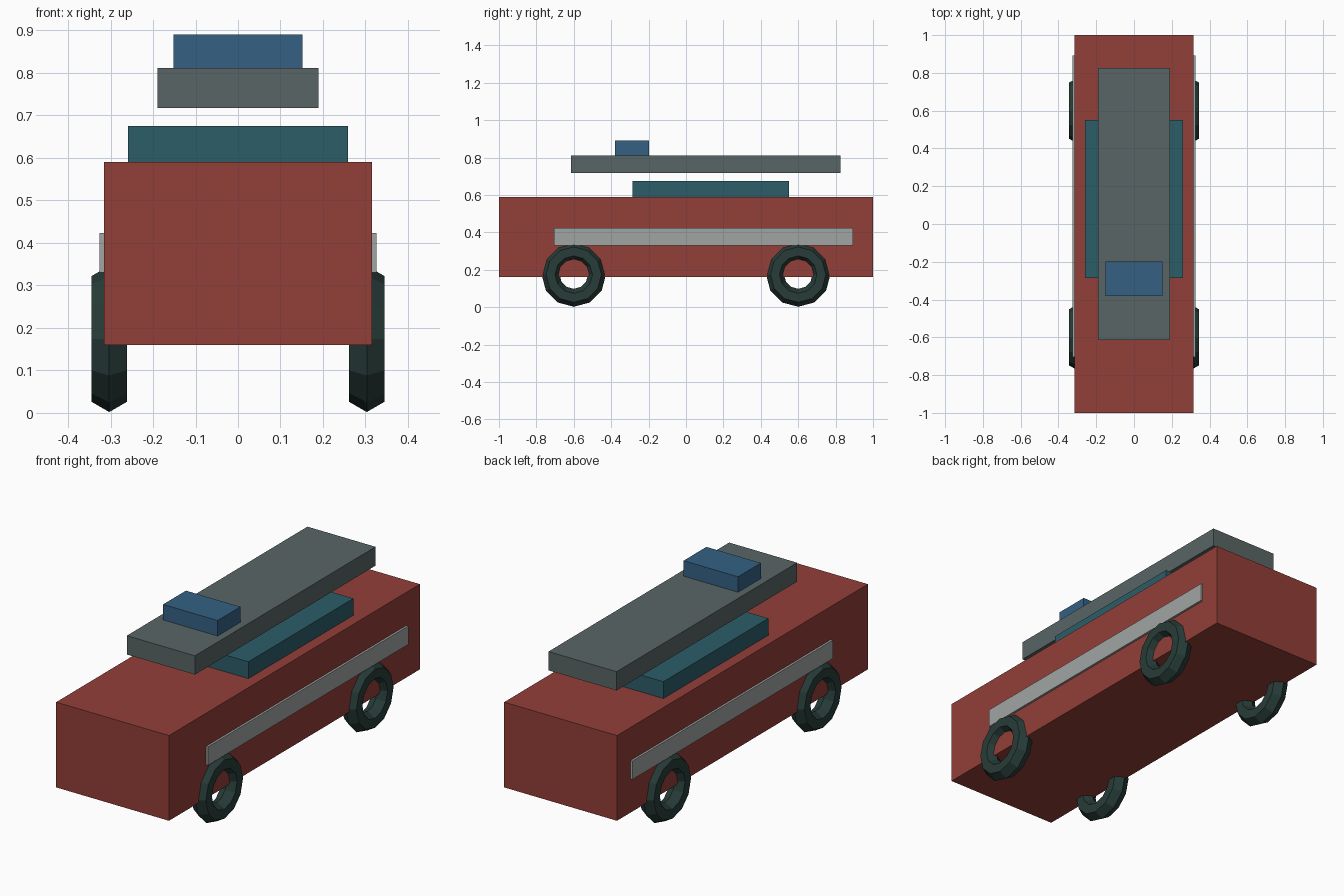
import bpy
from math import pi

if "Cube" in bpy.data.objects:
    bpy.data.objects.remove(bpy.data.objects["Cube"])


def material(name, rgb):
    m = bpy.data.materials.new(name)
    m.diffuse_color = (*rgb, 1)
    m.use_nodes = True
    m.node_tree.nodes["Principled BSDF"].inputs["Base Color"].default_value = m.diffuse_color
    return m


def box(name, x, y, z, mat):
    """Box from (min, max) ranges on each axis."""
    lo, hi = zip(x, y, z)
    bpy.ops.mesh.primitive_cube_add(
        size=1, location=[(a + b) / 2 for a, b in zip(lo, hi)])
    ob = bpy.context.object
    ob.name = name
    ob.scale = [b - a for a, b in zip(lo, hi)]
    bpy.ops.object.transform_apply(location=False, rotation=False, scale=True)
    ob.data.materials.append(mat)
    return ob


def tyre(name, x, y, mat):
    bpy.ops.mesh.primitive_torus_add(
        major_segments=12, minor_segments=6, major_radius=0.124,
        minor_radius=0.048, location=(x, y, 0.174), rotation=(0, pi / 2, 0))
    ob = bpy.context.object
    ob.name = name
    ob.data.materials.append(mat)


red = material("red_paint", (0.29, 0.05, 0.04))
teal = material("teal_paint", (0.025, 0.11, 0.14))
slate = material("slate", (0.10, 0.13, 0.13))
blue = material("blue_paint", (0.035, 0.12, 0.23))
rubber = material("rubber", (0.02, 0.045, 0.04))
trim = material("pale_trim", (0.35, 0.38, 0.37))

# Body and stacked roof parts
box("body", (-0.315, 0.315), (-1, 1), (0.16, 0.59), red)
box("roof_base", (-0.259, 0.259), (-0.287, 0.55), (0.59, 0.675), teal)
box("roof_panel", (-0.19, 0.19), (-0.615, 0.825), (0.717, 0.812), slate)
box("roof_light", (-0.152, 0.152), (-0.38, -0.198), (0.812, 0.89), blue)

# Side strips and tyres, mirrored left and right
for side, s in (("left", -1), ("right", 1)):
    box(f"{side}_side_strip", sorted((s * 0.303, s * 0.326)),
        (-0.705, 0.893), (0.33, 0.423), trim)
    for end, y in (("front", -0.6), ("back", 0.6)):
        tyre(f"{end}_{side}_tyre", s * 0.303, y, rubber)
